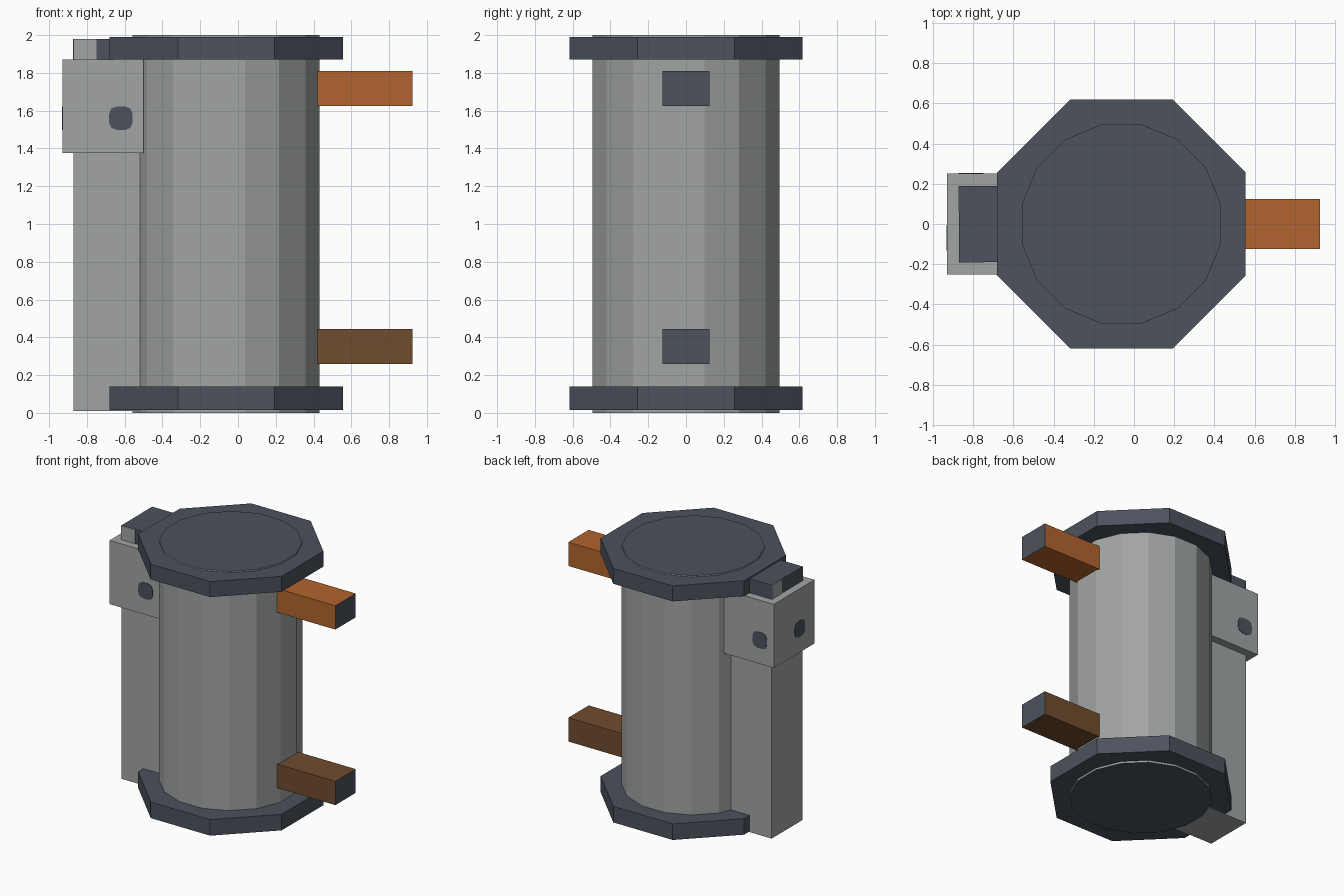
import bpy, math
from mathutils import Matrix

cube = bpy.data.objects.get("Cube")
if cube:
    bpy.data.objects.remove(cube, do_unlink=True)


def material(name, rgb):
    linear = [((c / 255 + 0.055) / 1.055) ** 2.4 for c in rgb] + [1]
    m = bpy.data.materials.new(name)
    m.use_nodes = True
    m.diffuse_color = linear
    m.node_tree.nodes["Principled BSDF"].inputs["Base Color"].default_value = linear
    return m


GREY = material("light grey", (161, 165, 164))
SLATE = material("dark slate", (76, 82, 93))
ORANGE = material("orange", (178, 100, 46))
BROWN = material("brown", (112, 76, 46))

AXIS_X = -0.0625   # centre line of the drum


def finish(name, *mats):
    ob = bpy.context.object
    ob.name = ob.data.name = name
    for m in mats:
        ob.data.materials.append(m)
    return ob


def box(name, lo, hi, *mats):
    """Axis-aligned box between two corners."""
    bpy.ops.mesh.primitive_cube_add(size=1)
    size = [b - a for a, b in zip(lo, hi)]
    mid = [(a + b) / 2 for a, b in zip(lo, hi)]
    ob = finish(name, *mats)
    ob.data.transform(Matrix.Translation(mid) @ Matrix.Diagonal((*size, 1)))
    return ob


def prism(name, sides, apothem, z0, z1, *mats):
    """Upright prism with one flat side facing each axis."""
    radius = apothem / math.cos(math.pi / sides)
    bpy.ops.mesh.primitive_cylinder_add(vertices=sides, radius=radius, depth=z1 - z0)
    ob = finish(name, *mats)
    ob.data.transform(Matrix.Translation((AXIS_X, 0, (z0 + z1) / 2))
                      @ Matrix.Rotation(math.pi / sides, 4, "Z"))
    return ob


# Drum with dark end caps
drum = prism("drum", 16, 0.495, 0, 2, GREY, SLATE)
for f in drum.data.polygons:
    f.material_index = int(abs(f.normal.z) > 0.5)

# Octagonal flanges
prism("bottom_flange", 8, 0.6175, 0.015, 0.14, SLATE)
prism("top_flange", 8, 0.6175, 1.87, 1.99, SLATE)

# Pegs on the left side with dark ends
for name, z, mat in (("lower_peg", 0.26, BROWN), ("upper_peg", 1.625, ORANGE)):
    peg = box(name, (0.4, -0.125, z), (0.925, 0.125, z + 0.185), mat, SLATE)
    for f in peg.data.polygons:
        f.material_index = int(abs(f.normal.x) > 0.5)

# Column, its dark head and the bracket around it
box("column", (-0.87, -0.19, 0.01), (-0.5, 0.19, 1.87), GREY)
box("column_head", (-0.87, -0.19, 1.87), (-0.5, 0.19, 1.98), SLATE)
box("bracket", (-0.93, -0.25, 1.375), (-0.5, 0.25, 1.87), GREY)

# Pale strips on the column head
box("front_head_strip", (-0.87, -0.193, 1.87), (-0.75, -0.189, 1.979), GREY)
box("side_head_strip", (-0.873, 0.065, 1.87), (-0.869, 0.19, 1.979), GREY)

# Dark round-cornered spots on three bracket faces
for name, x, y, turn in (("front_spot", -0.62, -0.25, 0),
                         ("back_spot", -0.81, 0.25, 0),
                         ("side_spot", -0.93, -0.07, math.pi / 2)):
    bpy.ops.mesh.primitive_cube_add(size=1)
    spot = finish(name, SLATE)
    spot.data.transform(Matrix.Diagonal((0.125, 0.006, 0.125, 1)))
    # Bevel only the four edges running through the plate
    weights = spot.data.attributes.new("bevel_weight_edge", "FLOAT", "EDGE")
    for e in spot.data.edges:
        a, b = (spot.data.vertices[i].co for i in e.vertices)
        weights.data[e.index].value = float(abs(a.x - b.x) < 0.01 and abs(a.z - b.z) < 0.01)
    bevel = spot.modifiers.new("round corners", "BEVEL")
    bevel.limit_method = "WEIGHT"
    bevel.width = 0.04
    bevel.segments = 2
    spot.rotation_euler.z = turn
    spot.location = (x, y, 1.56)
